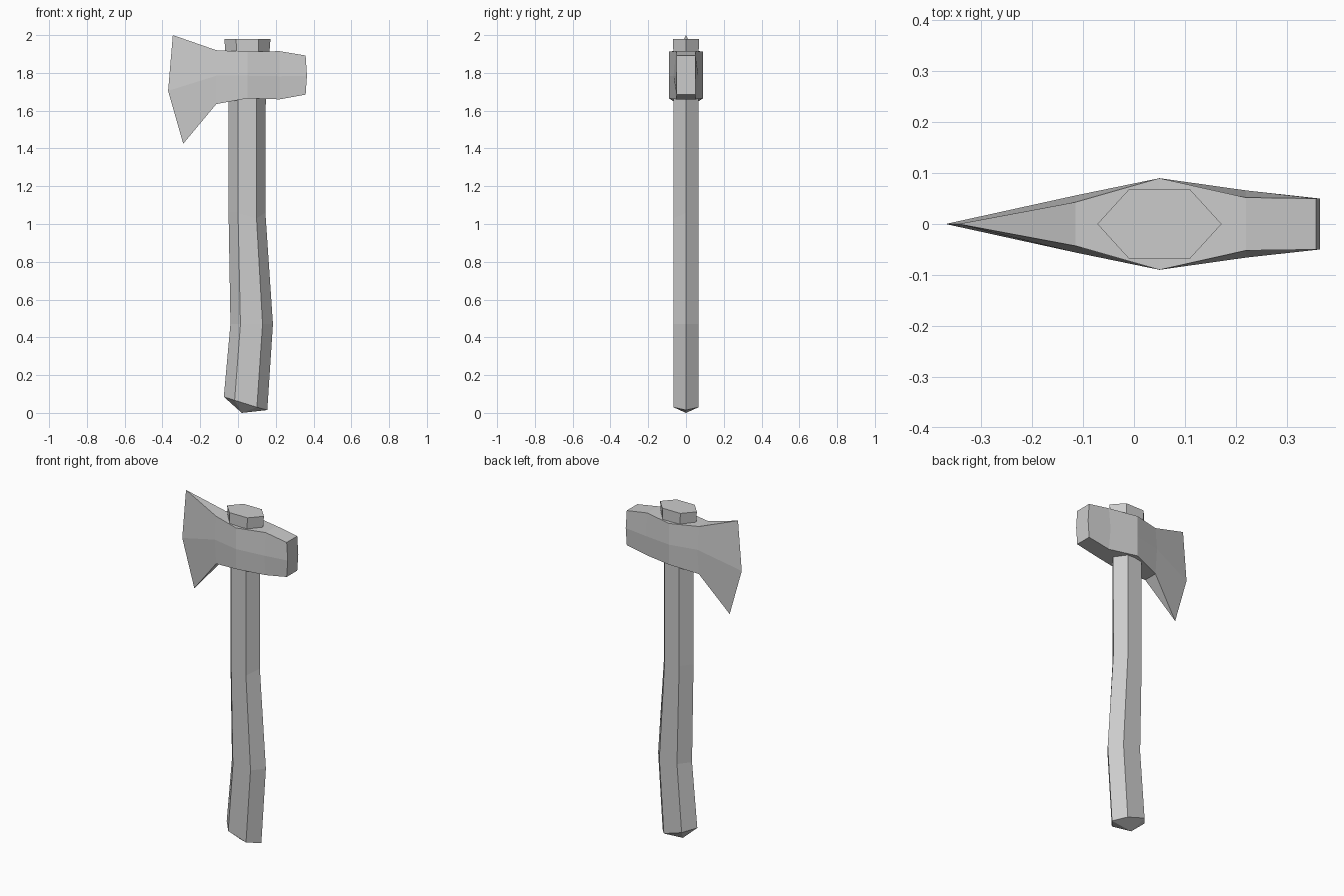
import bpy, bmesh

if "Cube" in bpy.data.objects:
    bpy.data.objects.remove(bpy.data.objects["Cube"])


def loft(name, rings, end_tip=None):
    """Skin a row of equal-sized rings; close the ends flat, or the first one to a tip."""
    bm = bmesh.new()
    rows = [[bm.verts.new(p) for p in ring] for ring in rings]
    n = len(rows[0])
    for a, b in zip(rows, rows[1:]):
        for i in range(n):
            j = (i + 1) % n
            bm.faces.new((a[i], a[j], b[j], b[i]))
    bm.faces.new(rows[-1])
    if end_tip:
        tip = bm.verts.new(end_tip)
        for i in range(n):
            bm.faces.new((rows[0][(i + 1) % n], rows[0][i], tip))
    # collapse zero-width rings into a sharp edge
    bmesh.ops.remove_doubles(bm, verts=bm.verts, dist=0.0005)
    bmesh.ops.recalc_face_normals(bm, faces=bm.faces)
    mesh = bpy.data.meshes.new(name)
    bm.to_mesh(mesh)
    bm.free()
    obj = bpy.data.objects.new(name, mesh)
    bpy.context.collection.objects.link(obj)
    return obj


# Handle: six-sided, each section is four (x, z) points from left to right, plus half depth
handle = [
    ([(-0.075, 0.085), (-0.018, 0.067), (0.10, 0.03), (0.155, 0.015)], 0.067),
    ([(-0.04, 0.47), (0.013, 0.47), (0.13, 0.47), (0.185, 0.47)], 0.067),
    ([(-0.05, 1.06), (0.0, 1.06), (0.098, 1.03), (0.145, 1.06)], 0.065),
    ([(-0.05, 1.66), (0.0, 1.66), (0.098, 1.66), (0.147, 1.66)], 0.065),
    ([(-0.072, 1.98), (-0.01, 1.98), (0.11, 1.98), (0.172, 1.98)], 0.068),
]
rings = []
for (l, a, b, r), d in handle:
    rings.append([(l[0], 0, l[1]), (a[0], -d, a[1]), (b[0], -d, b[1]),
                  (r[0], 0, r[1]), (b[0], d, b[1]), (a[0], d, a[1])])
loft("handle", rings, end_tip=(0.02, 0, 0))

# Axe head: columns from cutting edge to poll, each (x, z, half depth) at top, middle, bottom
head = [
    [(-0.345, 2.0, 0), (-0.37, 1.705, 0), (-0.29, 1.425, 0)],
    [(-0.115, 1.92, 0.043), (-0.115, 1.785, 0.056), (-0.115, 1.635, 0.043)],
    [(0.05, 1.912, 0.09), (0.05, 1.785, 0.09), (0.05, 1.665, 0.09)],
    [(0.22, 1.915, 0.052), (0.22, 1.782, 0.066), (0.22, 1.66, 0.052)],
    [(0.358, 1.892, 0.05), (0.365, 1.785, 0.05), (0.358, 1.685, 0.05)],
]
loft("axe_head", [[(x, -d, z) for x, z, d in col] + [(x, d, z) for x, z, d in col[::-1]]
                  for col in head])
